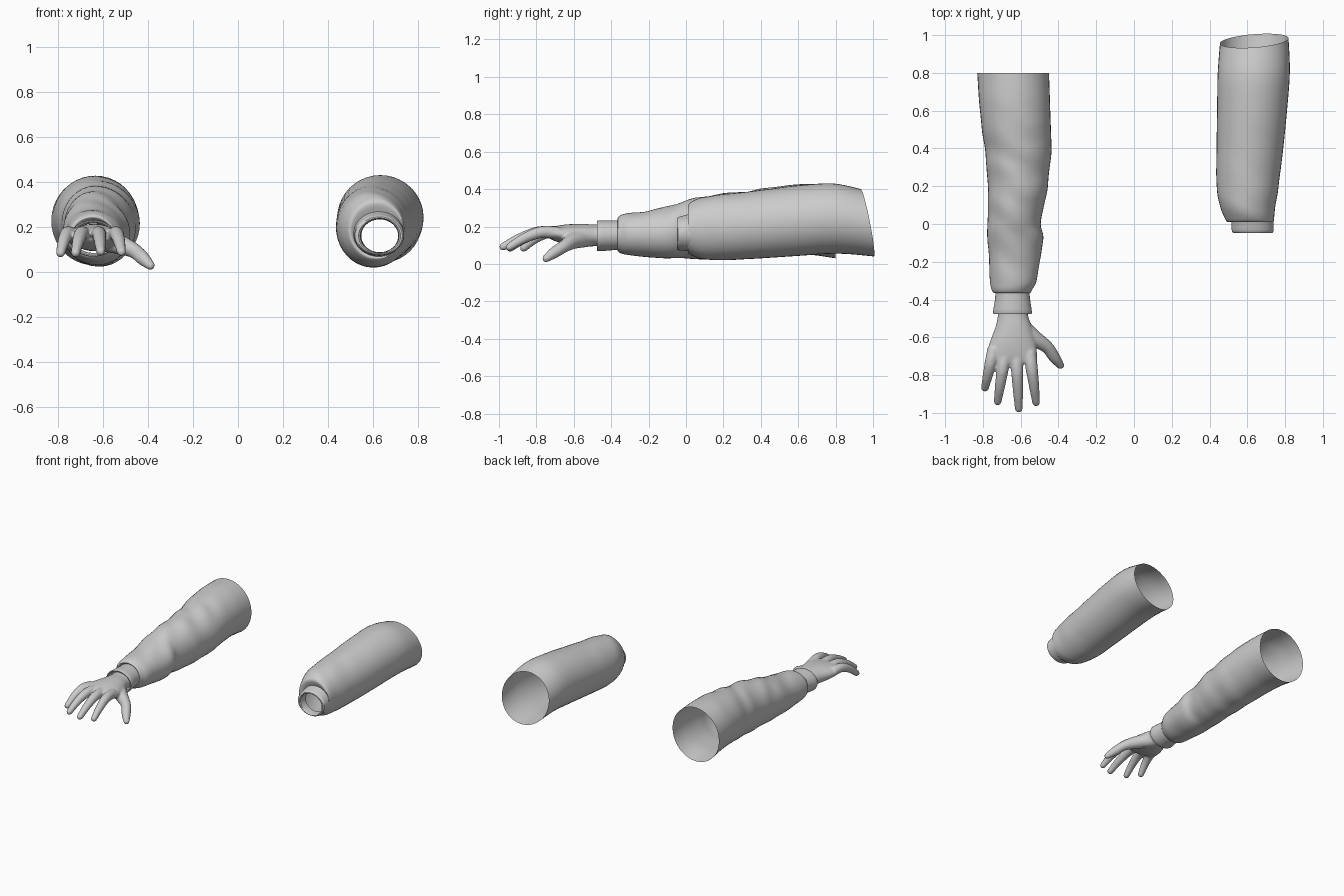
import bpy, bmesh, math
from mathutils import Vector, noise

if "Cube" in bpy.data.objects:
    bpy.data.objects.remove(bpy.data.objects["Cube"])

SIDES = 40


def spline(pts, steps):
    """Catmull-Rom through tuples of any length."""
    out = []
    for i in range(len(pts) - 1):
        a, b, c, d = (pts[max(0, min(len(pts) - 1, i + k))] for k in (-1, 0, 1, 2))
        for s in range(steps):
            t = s / steps
            out.append([0.5 * (2 * q + (r - p) * t + (2 * p - 5 * q + 4 * r - u) * t * t
                               + (3 * q - p - 3 * r + u) * t ** 3)
                        for p, q, r, u in zip(a, b, c, d)])
    out.append(list(pts[-1]))
    return out


def skin(bm, rings, capped):
    """Bridge a list of point rings with quads."""
    vs = [[bm.verts.new(p) for p in ring] for ring in rings]
    n = len(vs[0])
    for a, b in zip(vs, vs[1:]):
        for i in range(n):
            j = (i + 1) % n
            bm.faces.new((a[i], a[j], b[j], b[i]))
    if capped:
        bm.faces.new(vs[0])
        bm.faces.new(vs[-1])


def oval_rings(profile, steps, slant=0.0):
    """Profile rows: y, x min, x max, z min, z max, wrinkle depth."""
    rings = []
    for y, x0, x1, z0, z1, w in spline(profile, steps):
        ring = []
        for k in range(SIDES):
            t = 2 * math.pi * k / SIDES
            c, s = math.cos(t), math.sin(t)
            fold = noise.noise(Vector((c * 0.9 + x0 * 0.2, y * 11 + 0.7 * s + 0.5 * c, s * 0.9)))
            fold += 0.6 * math.sin(34 * y + 2.2 * c + 1.3 * math.sin(2 * t))
            g = 1 + w * fold * (0.4 + 0.6 * max(0, s))
            yy = y - slant * s * max(0, (y - 0.7) / 0.27) + slant * 0.4 * c * max(0, (y - 0.7) / 0.27)
            ring.append(((x0 + x1) / 2 + (x1 - x0) / 2 * c * g, yy,
                         (z0 + z1) / 2 + (z1 - z0) / 2 * s * g))
        rings.append(ring)
    return rings


def tube_rings(path, n=16):
    """Round-ended tube along rows of x, y, z, radius."""
    pts = spline(path, 5)
    tip, r = Vector(pts[-1][:3]), pts[-1][3]
    d = (tip - Vector(pts[-2][:3])).normalized()
    for f, q in ((0.5, 0.87), (0.8, 0.6), (0.97, 0.25)):
        pts.append([*(tip + d * r * f), r * q])
    rings = []
    for i, p in enumerate(pts):
        a, b = pts[max(0, i - 1)], pts[min(len(pts) - 1, i + 1)]
        d = (Vector(b[:3]) - Vector(a[:3])).normalized()
        u = d.cross(Vector((0, 0, 1))).normalized()
        v = u.cross(d)
        rings.append([Vector(p[:3]) + p[3] * (u * math.cos(2 * math.pi * k / n)
                                             + v * math.sin(2 * math.pi * k / n)) for k in range(n)])
    return rings


def make(name, ring_sets, capped=False, angle=50):
    bm = bmesh.new()
    for rings in ring_sets:
        skin(bm, rings, capped)
    bmesh.ops.recalc_face_normals(bm, faces=bm.faces)
    me = bpy.data.meshes.new(name)
    bm.to_mesh(me)
    bm.free()
    ob = bpy.data.objects.new(name, me)
    bpy.context.collection.objects.link(ob)
    bpy.ops.object.select_all(action='DESELECT')
    ob.select_set(True)
    bpy.context.view_layer.objects.active = ob
    if capped:
        bpy.ops.object.shade_smooth()
    else:
        bpy.ops.object.shade_smooth_by_angle(angle=math.radians(angle))
    return ob


# long wrinkled sleeve
make("long_sleeve", [oval_rings([
    (0.80, -.83, -.45, .03, .425, 0), (0.65, -.82, -.445, .05, .428, .005),
    (0.50, -.805, -.44, .045, .415, .015), (0.40, -.79, -.437, .035, .40, .025),
    (0.30, -.78, -.447, .03, .385, .035), (0.20, -.775, -.457, .025, .375, .035),
    (0.10, -.772, -.475, .025, .36, .035), (0.0, -.777, -.495, .03, .338, .035),
    (-.08, -.775, -.48, .03, .313, .035), (-.20, -.767, -.50, .035, .285, .03),
    (-.30, -.763, -.515, .047, .272, .025), (-.345, -.755, -.538, .055, .262, .01),
    (-.365, -.742, -.55, .07, .245, 0), (-.345, -.73, -.56, .08, .23, 0)], 6)])

# wrist cuff with a turned-in rim
make("wrist_cuff", [oval_rings([
    (-.33, -.732, -.556, .078, .232, 0), (-.40, -.736, -.55, .073, .232, 0),
    (-.47, -.747, -.54, .068, .232, 0), (-.472, -.735, -.552, .08, .22, 0),
    (-.44, -.73, -.556, .085, .216, 0)], 3)], angle=35)

# short sleeve with slanted back opening and its folded front cuff
make("short_sleeve", [oval_rings([
    (.97, .455, .818, .04, .40, 0), (.80, .443, .825, .055, .43, 0),
    (.60, .44, .81, .043, .42, 0), (.40, .437, .79, .03, .395, .004),
    (.20, .437, .765, .02, .372, .015), (.10, .455, .75, .025, .358, .025),
    (.04, .475, .743, .042, .337, .025), (.01, .495, .738, .06, .31, .01),
    (.022, .518, .732, .075, .265, 0)], 6, slant=0.035)])
make("short_sleeve_cuff", [oval_rings([
    (.03, .512, .74, .068, .272, 0), (0.0, .516, .738, .07, .262, 0),
    (-.042, .52, .737, .074, .25, 0), (-.043, .543, .716, .084, .236, 0),
    (.01, .548, .712, .088, .234, 0)], 3)], angle=35)

# hand: palm, four fingers and thumb fused into one skin
palm = oval_rings([
    (-.43, -.722, -.558, .092, .212, 0), (-.48, -.72, -.562, .095, .21, 0),
    (-.55, -.735, -.54, .092, .214, 0), (-.63, -.765, -.52, .10, .212, 0),
    (-.70, -.778, -.512, .122, .202, 0), (-.735, -.765, -.52, .138, .19, 0)], 4)
digits = []
for bx, by, tx, ty, tz in ((-.742, -.66, -.789, -.868, .085), (-.682, -.68, -.722, -.94, .085),
                           (-.623, -.68, -.610, -.978, .092), (-.552, -.68, -.518, -.945, .09)):
    def along(f, z, r):
        return (bx + (tx - bx) * f, by + (ty - by) * f, z, r)
    digits.append(tube_rings([along(0, .165, .034), along(.35, .17, .032),
                              along(.7, .137, .027), along(1, tz, .021)]))
digits.append(tube_rings([(-.61, -.53, .14, .05), (-.535, -.60, .125, .045),
                          (-.462, -.65, .095, .034), (-.422, -.705, .06, .031),
                          (-.39, -.748, .029, .021)]))
hand = make("hand", [palm] + digits, capped=True)
rm = hand.modifiers.new("fuse", 'REMESH')
rm.mode = 'VOXEL'
rm.voxel_size = 0.007
rm.use_smooth_shade = True
sm = hand.modifiers.new("soften", 'SMOOTH')
sm.factor = 0.5
sm.iterations = 6
